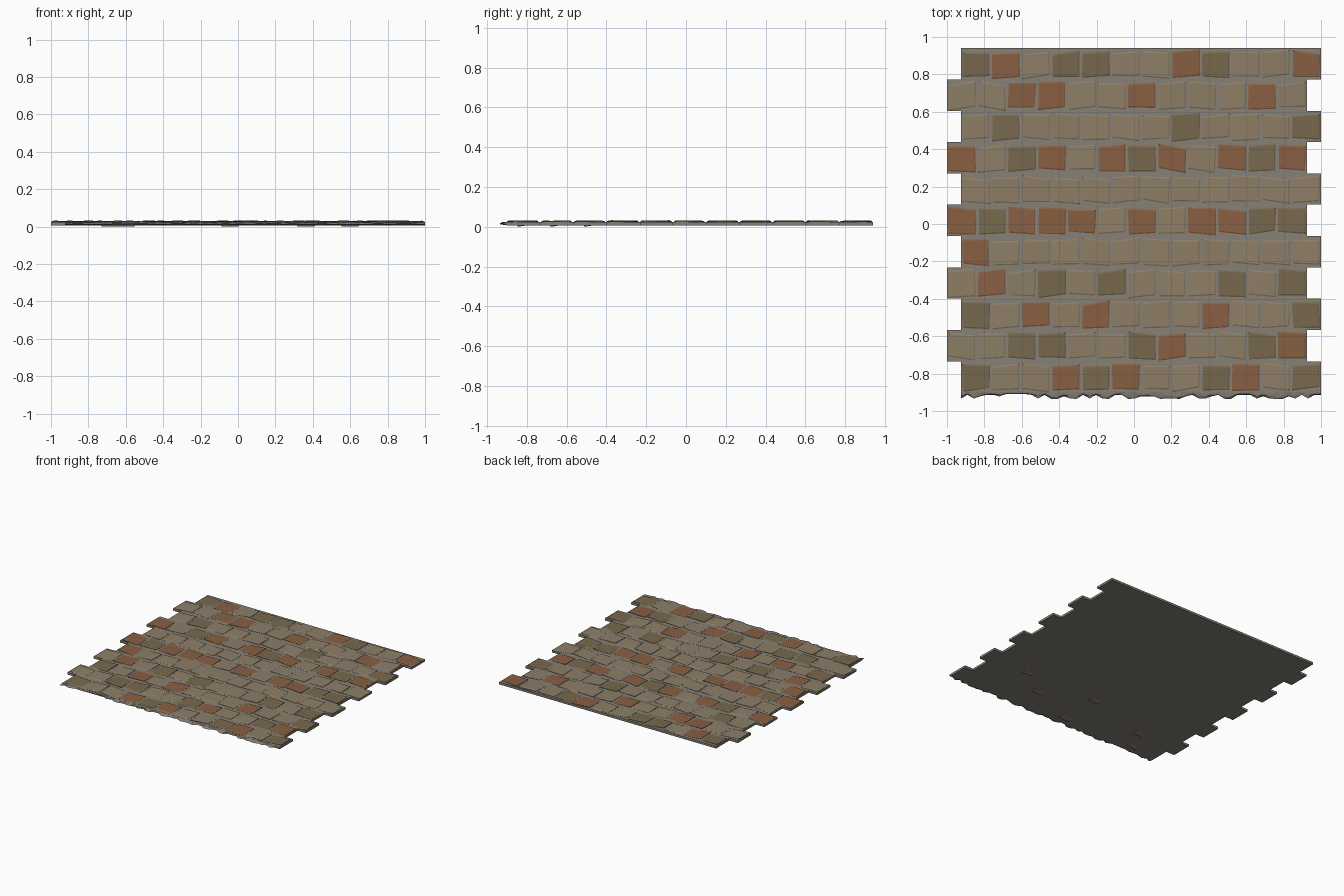
import bpy, bmesh, random

if "Cube" in bpy.data.objects:
    bpy.data.objects.remove(bpy.data.objects["Cube"])

random.seed(7)
PITCH_X, PITCH_Y = 0.1604, 0.1674
Y_TOP = 0.94
Z_BOT, Z_GROUT = 0.007, 0.0245

# stone colours per row: T tan, L olive, O orange
ROWS = ["LOTLLTTOLTTO", "TTOOTTOTTTOT", "TLTTTTTLTTTL", "OTLOTOLOTOLO",
        "TTTTTTTTTTTT", "OLOOOTOTOOLL", "OTTTTTTTTTTT", "TOTLTLTTTLTL",
        "LTOTOTTTOTTL", "TTLLTTLOTTLO", "LTTOLOTTLOTL"]


def material(name, rgb):
    m = bpy.data.materials.new(name)
    m.diffuse_color = (*rgb, 1)
    m.use_nodes = True
    m.node_tree.nodes["Principled BSDF"].inputs["Base Color"].default_value = m.diffuse_color
    return m


MATS = {"T": material("tan_stone", (0.27, 0.21, 0.135)),
        "L": material("olive_stone", (0.19, 0.14, 0.075)),
        "O": material("orange_stone", (0.25, 0.115, 0.055))}
GROUT = material("grout", (0.24, 0.22, 0.18))


def finish(bm, name, mats):
    bmesh.ops.recalc_face_normals(bm, faces=bm.faces[:])
    me = bpy.data.meshes.new(name)
    bm.to_mesh(me)
    bm.free()
    for m in mats:
        me.materials.append(m)
    ob = bpy.data.objects.new(name, me)
    bpy.context.collection.objects.link(ob)
    return ob


def row_start(r):
    return -0.925 if r % 2 == 0 else -1.0


# mortar bed: staggered outline extruded upwards
left, right = [], []
for r in range(len(ROWS)):
    y1 = Y_TOP - r * PITCH_Y
    y0 = y1 - PITCH_Y
    x0 = row_start(r)
    left += [(x0, y1), (x0, y0)]
    right += [(x0 + 1.925, y1), (x0 + 1.925, y0)]
Y_FRONT = left[-1][1]
bm = bmesh.new()
face = bm.faces.new([bm.verts.new((x, y, Z_BOT)) for x, y in left + right[::-1]])
ext = bmesh.ops.extrude_face_region(bm, geom=[face])
for v in ext["geom"]:
    if isinstance(v, bmesh.types.BMVert):
        v.co.z = Z_GROUT
finish(bm, "mortar_bed", [GROUT])

# broken front edge: jagged wedge strip
bm = bmesh.new()
N = 56
prev = None
for i in range(N + 1):
    x = -0.925 + 1.925 * i / N
    out = random.choice([0.012, 0.02, 0.032, 0.038])
    if -0.7 < x < -0.58:
        out = 0.008
    ring = [bm.verts.new(p) for p in (
        (x, Y_FRONT + 0.004, Z_GROUT),
        (x, Y_FRONT - out * 0.6, 0.021 + random.uniform(-0.002, 0.003)),
        (x, max(-0.935, Y_FRONT - out), 0.015 + random.uniform(-0.003, 0.003)),
        (x, Y_FRONT + 0.004, Z_BOT))]
    if prev:
        for k in range(4):
            bm.faces.new((prev[k], ring[k], ring[(k + 1) % 4], prev[(k + 1) % 4]))
    else:
        bm.faces.new(ring)
    prev = ring
bm.faces.new(prev)
bmesh.ops.triangulate(bm, faces=bm.faces[:])
finish(bm, "broken_front_edge", [GROUT])


# stones: skewed blocks with chamfered rims, one object per row
def add_stone(bm, cx, cy, mat, z_low):
    hx, hy = 0.0765, 0.0755
    tilt = random.uniform(-0.014, 0.014)
    tx, ty = random.uniform(-0.002, 0.002), random.uniform(-0.002, 0.002)
    z = random.uniform(0.0285, 0.0300)
    corners = []
    for sx, sy in ((-1, -1), (1, -1), (1, 1), (-1, 1)):
        corners.append((cx + sx * (hx - random.uniform(0, 0.007)),
                        cy + sy * (hy - random.uniform(0, 0.018)) + sx * tilt * 0.6,
                        z + sx * tx + sy * ty))
    mx = sum(c[0] for c in corners) / 4
    my = sum(c[1] for c in corners) / 4

    def ring(scale, dz=None):
        return [bm.verts.new((mx + (x - mx) * scale, my + (y - my) * scale,
                              z_low if dz is None else zz + dz)) for x, y, zz in corners]
    rings = [ring(0.98), ring(1.0, -0.003), ring(0.9, 0.0)]
    faces = [bm.faces.new(rings[0][::-1]), bm.faces.new(rings[2])]
    for a, b in zip(rings, rings[1:]):
        for k in range(4):
            j = (k + 1) % 4
            faces.append(bm.faces.new((a[k], a[j], b[j], b[k])))
    for f in faces:
        f.material_index = mat


keys = list(MATS)
# a few deep stones just break through the underside
DEEP = {(8, 5), (9, 2), (10, 1), (10, 5), (9, 8), (8, 9)}
for r, row in enumerate(ROWS):
    bm = bmesh.new()
    cy = Y_TOP - 0.012 - (r + 0.5) * PITCH_Y + 0.009
    for c, key in enumerate(row):
        cx = row_start(r) + (c + 0.5) * PITCH_X
        add_stone(bm, cx, cy, keys.index(key), 0.010)
    finish(bm, f"stone_row_{r + 1:02d}", list(MATS.values()))

# small chips protruding below the bed
bm = bmesh.new()
for r, c in sorted(DEEP):
    x = row_start(r) + (c + 0.5) * PITCH_X
    y = Y_TOP - (r + 0.5) * PITCH_Y
    base = [bm.verts.new((x + dx, y + dy, 0.009))
            for dx, dy in ((-0.05, -0.03), (0.05, -0.03), (0.04, 0.03), (-0.05, 0.025))]
    tip = [bm.verts.new((x + dx, y - 0.03, 0.0)) for dx in (-0.045, 0.045)]
    bm.faces.new(base)
    bm.faces.new((base[0], base[1], tip[1], tip[0]))
    bm.faces.new((tip[0], tip[1], base[2], base[3]))
    bm.faces.new((base[1], base[2], tip[1]))
    bm.faces.new((base[0], tip[0], base[3]))
finish(bm, "underside_chips", [MATS["T"]])
